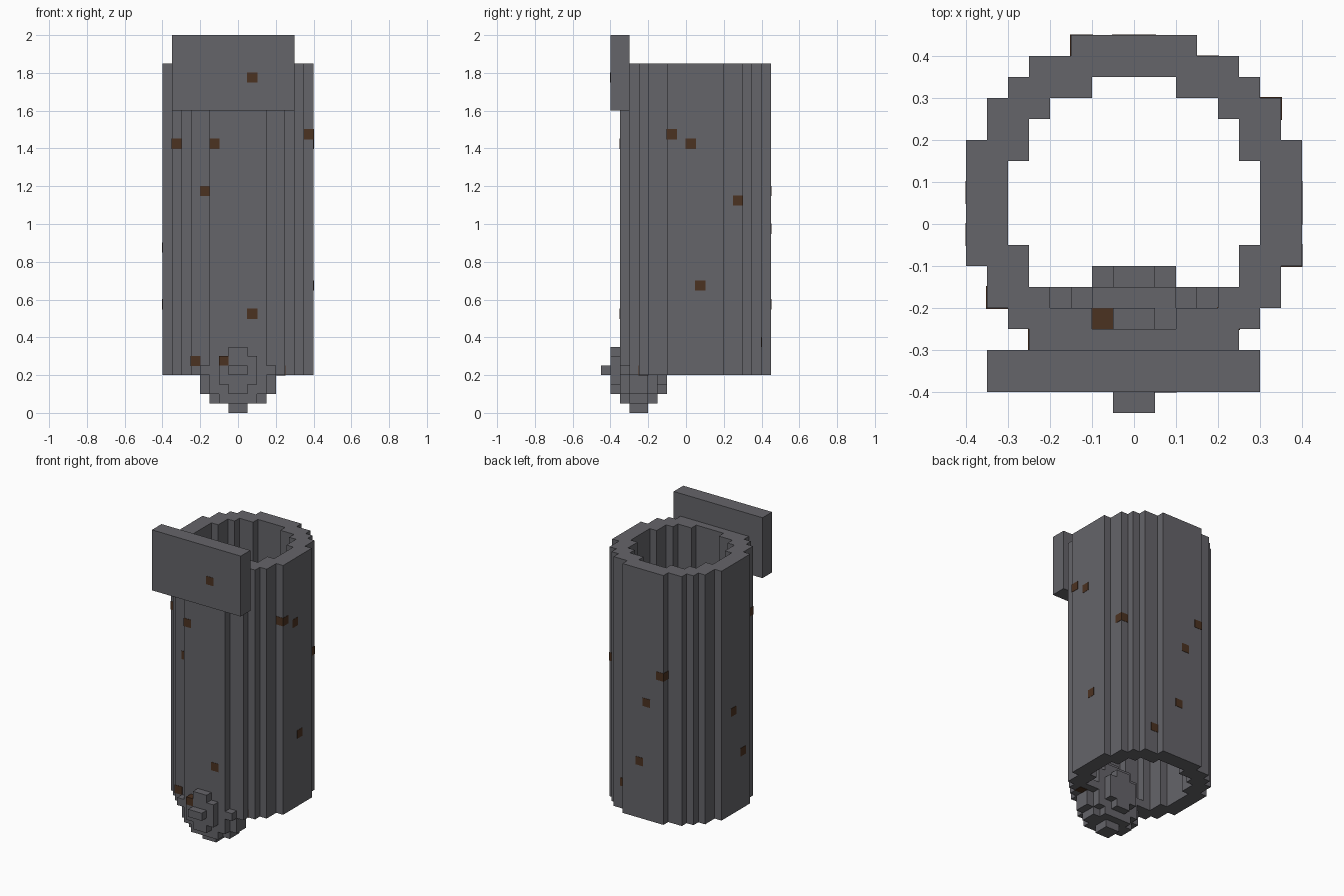
import bpy, bmesh
from mathutils import Vector, Matrix

cube = bpy.data.objects.get("Cube")
if cube:
    bpy.data.objects.remove(cube, do_unlink=True)

U = 0.05  # block size


def material(name, rgb):
    m = bpy.data.materials.new(name)
    m.use_nodes = True
    m.diffuse_color = (*rgb, 1)
    m.node_tree.nodes["Principled BSDF"].inputs["Base Color"].default_value = (*rgb, 1)
    return m


grey = material("iron grey", (0.13, 0.128, 0.142))
rust = material("rust brown", (0.071, 0.032, 0.015))


def add_mesh(name, bm, mats):
    me = bpy.data.meshes.new(name)
    bmesh.ops.recalc_face_normals(bm, faces=bm.faces)
    bm.to_mesh(me)
    bm.free()
    for m in mats:
        me.materials.append(m)
    ob = bpy.data.objects.new(name, me)
    bpy.context.collection.objects.link(ob)
    return ob


def add_box(bm, lo, hi):
    lo, hi = Vector(lo), Vector(hi)
    mat = Matrix.Translation((lo + hi) / 2) @ Matrix.Diagonal((*(hi - lo), 1))
    bmesh.ops.create_cube(bm, size=1, matrix=mat)


def stepped_outline(steps):
    """Closed stepped loop from (half width, y start, y end) rows, in blocks."""
    right = []
    for w, y0, y1 in steps:
        right += [(w, y0), (w, y1)]
    left = [(-x, y) for x, y in reversed(right)]
    return [(x * U, y * U) for x, y in right + left]


# Hollow barrel: stepped outer loop with a stepped bore
outer = [(3, -7, -6), (5, -6, -5), (6, -5, -4), (7, -4, -2), (8, -2, 4),
         (7, 4, 6), (6, 6, 7), (5, 7, 8), (3, 8, 9)]
bore = [(2, -5, -4), (4, -4, -3), (5, -3, -1), (6, -1, 3),
        (5, 3, 5), (4, 5, 6), (2, 6, 7)]
curve = bpy.data.curves.new("barrel", "CURVE")
curve.dimensions = "2D"
curve.fill_mode = "BOTH"
curve.extrude = 0.825
for steps in (outer, bore):
    pts = stepped_outline(steps)
    sp = curve.splines.new("POLY")
    sp.points.add(len(pts) - 1)
    for p, (x, y) in zip(sp.points, pts):
        p.co = (x, y, 0, 1)
    sp.use_cyclic_u = True
curve.materials.append(grey)
barrel = bpy.data.objects.new("barrel", curve)
barrel.location.z = 1.025
bpy.context.collection.objects.link(barrel)
bpy.ops.object.select_all(action="DESELECT")
barrel.select_set(True)
bpy.context.view_layer.objects.active = barrel
bpy.ops.object.convert(target="MESH")
for p in barrel.data.polygons:
    p.use_smooth = False

# Front plate at the rim
bm = bmesh.new()
add_box(bm, (-0.35, -0.40, 1.60), (0.30, -0.30, 2.0))
add_mesh("rim_plate", bm, [grey])

# Blocky ball at the foot: half widths for each row from the middle, per layer
layers = [(4, 4, 2), (4, 3, 2), (4, 3, 1), (3, 2), (1,)]
cells = set()
for k in range(-4, 5):
    for r, w in enumerate(layers[abs(k)]):
        for j in (-5 + r, -6 - r):
            cells |= {(i, j, k + 4) for i in range(-w, w)}
cells |= {(-1, -9, 4), (0, -9, 4)}  # nub
rusty = {(-2, -8, 5), (-2, -5, 7)}

bm = bmesh.new()
for c in sorted(cells):
    for axis in range(3):
        for side in (0, 1):
            n = list(c)
            n[axis] += 2 * side - 1
            if tuple(n) in cells:
                continue
            corners = []
            for a, b in ((0, 0), (1, 0), (1, 1), (0, 1)):
                v = list(c)
                v[axis] += side
                v[(axis + 1) % 3] += a
                v[(axis + 2) % 3] += b
                corners.append(bm.verts.new(Vector(v) * U))
            if not side:
                corners.reverse()
            bm.faces.new(corners).material_index = int(c in rusty)
bmesh.ops.remove_doubles(bm, verts=bm.verts, dist=0.001)
add_mesh("foot_ball", bm, [grey, rust])

# Rust blocks set almost flush in the surfaces, as block indices
spots = [(1, -8, 35), (-7, -4, 28), (-3, -7, 28), (-4, -6, 23), (1, -7, 10),
         (-5, -6, 5), (7, -2, 29), (7, 0, 28), (6, 5, 22), (7, 1, 13),
         (-3, 8, 23), (-1, 8, 19), (0, 8, 11), (-8, 1, 17), (-8, -1, 11),
         (3, 7, 7), (4, -5, 4)]
bm = bmesh.new()
grow = Vector((0.002, 0.002, 0.002))
for s in spots:
    lo = Vector(s) * U
    add_box(bm, lo - grow, lo + Vector((U, U, U)) + grow)
add_mesh("rust_spots", bm, [rust])
